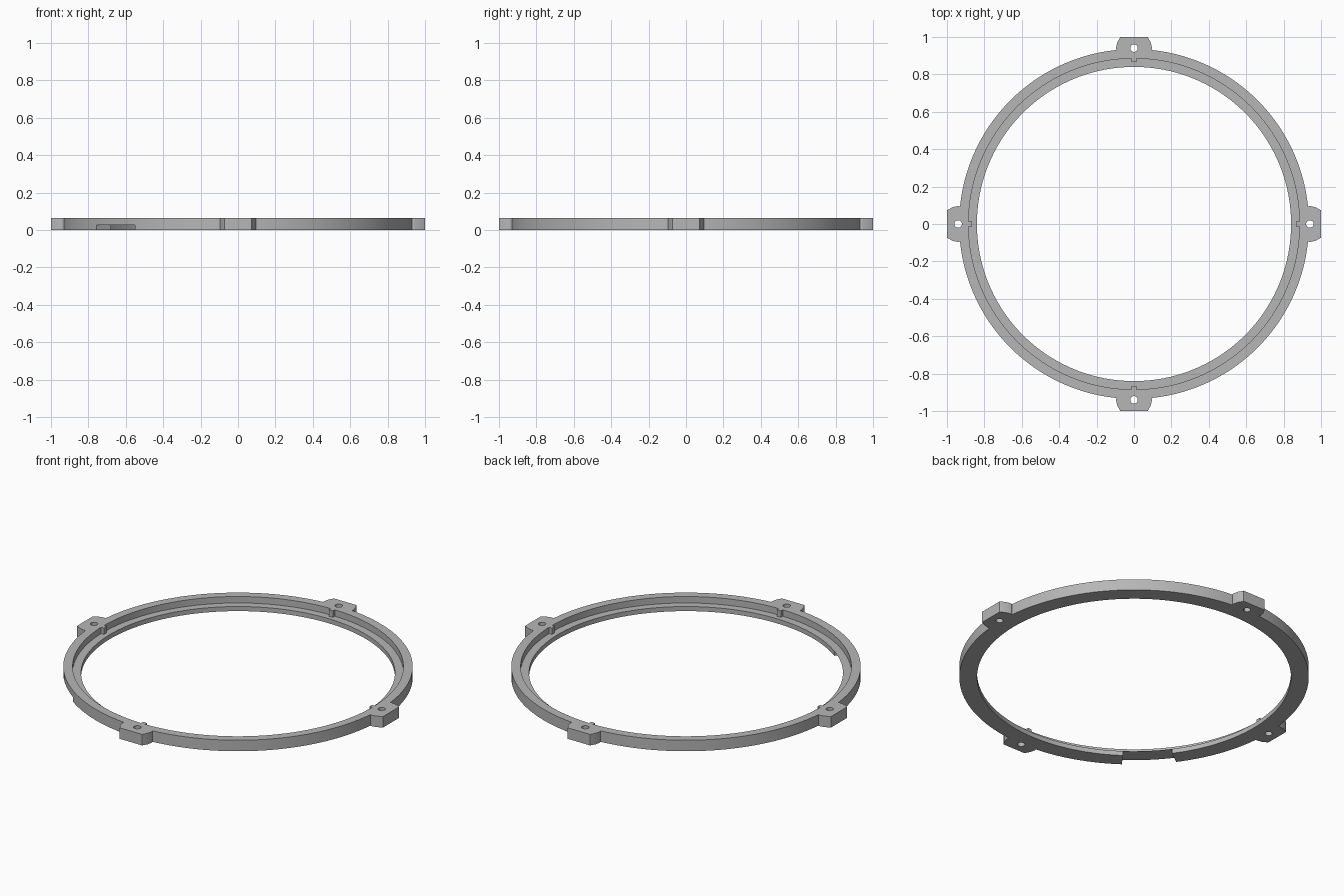
import bpy, bmesh
from math import cos, sin, pi, radians
from mathutils import Matrix

HEIGHT, LEDGE = 0.065, 0.027
OUTER, WALL, INNER = 0.935, 0.885, 0.84
SEGMENTS = 160

if "Cube" in bpy.data.objects:
    bpy.data.objects.remove(bpy.data.objects["Cube"])

grey = bpy.data.materials.new("plain grey")
grey.use_nodes = True
grey.diffuse_color = (0.47, 0.47, 0.47, 1)
grey.node_tree.nodes["Principled BSDF"].inputs["Base Color"].default_value = grey.diffuse_color


def make_object(name, bm):
    bmesh.ops.recalc_face_normals(bm, faces=bm.faces)
    mesh = bpy.data.meshes.new(name)
    bm.to_mesh(mesh)
    bm.free()
    mesh.materials.append(grey)
    obj = bpy.data.objects.new(name, mesh)
    bpy.context.collection.objects.link(obj)
    return obj


def revolve(name, profile):
    """Closed (radius, height) profile swept round the z axis."""
    bm = bmesh.new()
    rings = []
    for i in range(SEGMENTS):
        a = 2 * pi * i / SEGMENTS
        rings.append([bm.verts.new((r * cos(a), r * sin(a), z)) for r, z in profile])
    n = len(profile)
    for i, ring in enumerate(rings):
        after = rings[(i + 1) % SEGMENTS]
        for j in range(n):
            k = (j + 1) % n
            bm.faces.new((ring[j], after[j], after[k], ring[k]))
    return make_object(name, bm)


def extrude(name, outline, bottom, top, angle=0):
    """Flat outline raised to a solid and turned about z."""
    bm = bmesh.new()
    face = bm.faces.new([bm.verts.new((x, y, bottom)) for x, y in outline])
    raised = bmesh.ops.extrude_face_region(bm, geom=[face])["geom"]
    verts = [v for v in raised if isinstance(v, bmesh.types.BMVert)]
    bmesh.ops.translate(bm, verts=verts, vec=(0, 0, top - bottom))
    bmesh.ops.rotate(bm, verts=bm.verts, matrix=Matrix.Rotation(angle, 3, "Z"))
    return make_object(name, bm)


def combine(target, tool, operation):
    mod = target.modifiers.new(operation.title(), "BOOLEAN")
    mod.operation, mod.solver, mod.object = operation, "EXACT", tool
    bpy.context.view_layer.objects.active = target
    bpy.ops.object.modifier_apply(modifier=mod.name)
    bpy.data.objects.remove(tool)


# Ring with an upright wall and a low inner ledge
ring = revolve("mounting_ring", [
    (INNER, 0), (OUTER, 0), (OUTER, HEIGHT),
    (WALL, HEIGHT), (WALL, LEDGE), (INNER, LEDGE)])

# Notch through the ledge and the foot of the wall
start, end = radians(216), radians(234)
outline = [(r * cos(a), r * sin(a)) for r, a in
           ((0.7, start), (1.1, start), (1.1, end), (0.7, end))]
combine(ring, extrude("notch_cutter", outline, -0.05, LEDGE), "DIFFERENCE")

# Four screw tabs, each with a small locating nub inside the wall
half = [(0.013, 0.867), (0.013, 0.91), (0.088, 0.91),
        (0.096, 0.94), (0.09, 0.97), (0.073, 1.0)]
tab = half + [(-x, y) for x, y in reversed(half)]
hole = [(0.02 * cos(i * pi / 12), 0.94 + 0.02 * sin(i * pi / 12)) for i in range(24)]
for quarter in range(4):
    turn = quarter * pi / 2
    combine(ring, extrude("screw_tab", tab, 0, HEIGHT, turn), "UNION")
    combine(ring, extrude("hole_cutter", hole, -0.05, 0.1, turn), "DIFFERENCE")

# Smooth curved walls, sharp rims
bpy.ops.object.select_all(action="DESELECT")
ring.select_set(True)
bpy.context.view_layer.objects.active = ring
bpy.ops.object.shade_smooth_by_angle(angle=radians(25))
